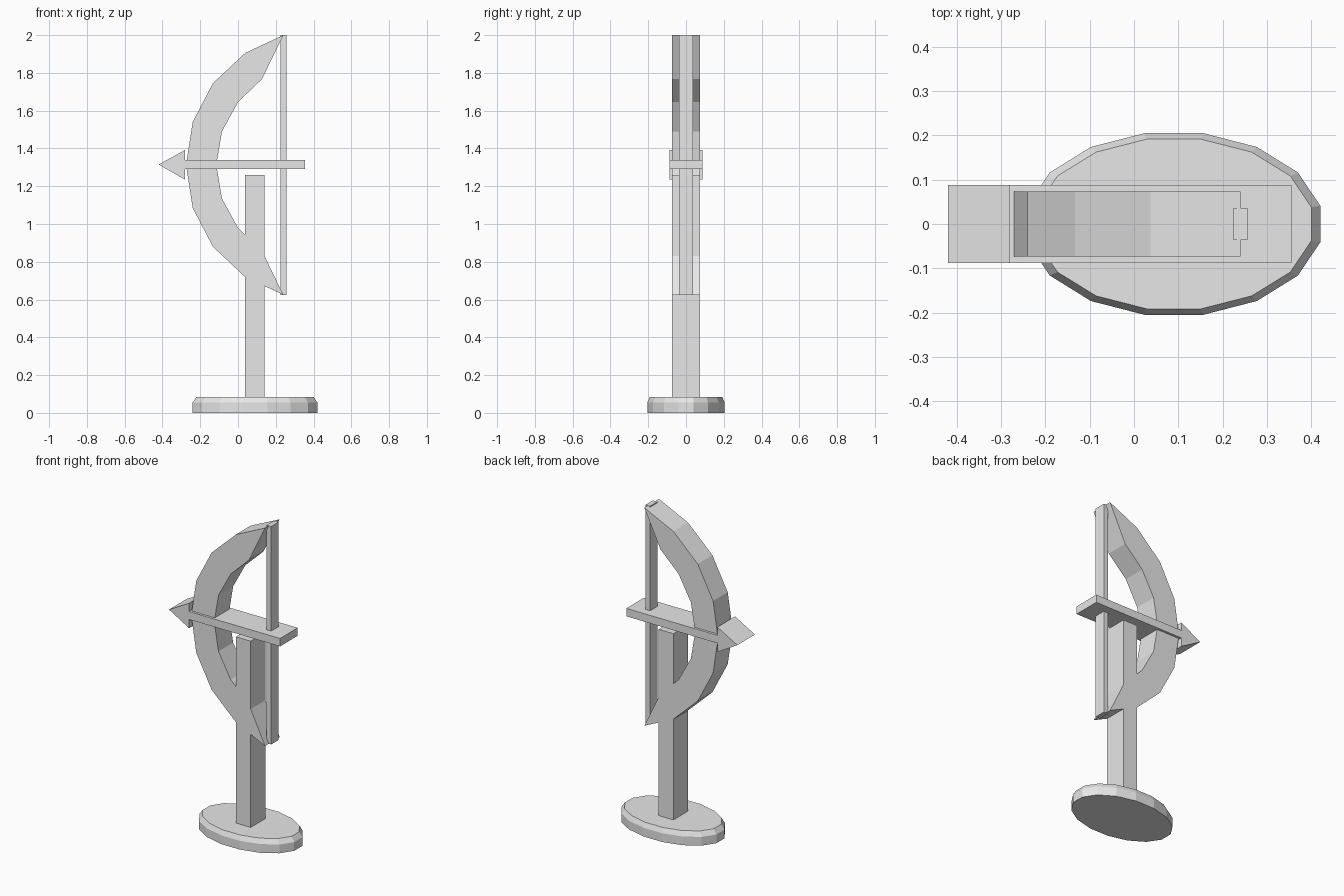
import bpy
import bmesh
import math

cube = bpy.data.objects.get("Cube")
if cube:
    bpy.data.objects.remove(cube, do_unlink=True)

GREY = (0.8, 0.8, 0.8, 1.0)
grey = bpy.data.materials.new("plain_grey")
grey.use_nodes = True
grey.diffuse_color = GREY
grey.node_tree.nodes["Principled BSDF"].inputs["Base Color"].default_value = GREY

MID_Z = 1.3125  # height of the arrow and the bow's grip


def finish(name, bm):
    bmesh.ops.recalc_face_normals(bm, faces=bm.faces[:])
    mesh = bpy.data.meshes.new(name)
    bm.to_mesh(mesh)
    bm.free()
    mesh.materials.append(grey)
    obj = bpy.data.objects.new(name, mesh)
    bpy.context.collection.objects.link(obj)
    return obj


def slab(name, outline, half_depth):
    """Extrude an x-z outline evenly to both sides of y = 0."""
    bm = bmesh.new()
    face = bm.faces.new([bm.verts.new((x, -half_depth, z)) for x, z in outline])
    out = bmesh.ops.extrude_face_region(bm, geom=[face])
    moved = [v for v in out["geom"] if isinstance(v, bmesh.types.BMVert)]
    bmesh.ops.translate(bm, verts=moved, vec=(0, 2 * half_depth, 0))
    return finish(name, bm)


def box(name, x0, x1, z0, z1, half_depth):
    return slab(name, [(x0, z0), (x1, z0), (x1, z1), (x0, z1)], half_depth)


# Oval base with a chamfered top rim
bm = bmesh.new()
SIDES = 16
rings = []
for z, rx, ry in [(0, 0.337, 0.209), (0.055, 0.337, 0.209), (0.085, 0.316, 0.195)]:
    angles = [(i + 0.5) * math.tau / SIDES for i in range(SIDES)]
    rings.append([bm.verts.new((0.09 + rx * math.cos(a), ry * math.sin(a), z))
                  for a in angles])
bm.faces.new(rings[0])
bm.faces.new(rings[-1])
for low, high in zip(rings, rings[1:]):
    for i in range(SIDES):
        j = (i + 1) % SIDES
        bm.faces.new((low[i], low[j], high[j], high[i]))
finish("base", bm)

# Upright post
box("post", 0.037, 0.14, 0.08, 1.26, 0.073)

# Bow: upper half of the outline, mirrored about the grip
outer = [(-0.275, MID_Z), (-0.24, 1.54), (-0.133, 1.745), (0.037, 1.905), (0.24, 2.0)]
inner = [(0.127, 1.767), (0, 1.645), (-0.085, 1.49), (-0.115, MID_Z)]
upper = outer + inner
lower = [(x, 2 * MID_Z - z) for x, z in reversed(upper[1:-1])]
slab("bow", upper + lower, 0.073)

# Bowstring
box("bowstring", 0.225, 0.256, 0.625, 2.0, 0.036)

# Arrow
box("arrow_shaft", -0.28, 0.355, 1.29, 1.34, 0.088)
slab("arrow_head", [(-0.42, 1.315), (-0.28, 1.235), (-0.28, 1.392)], 0.088)
